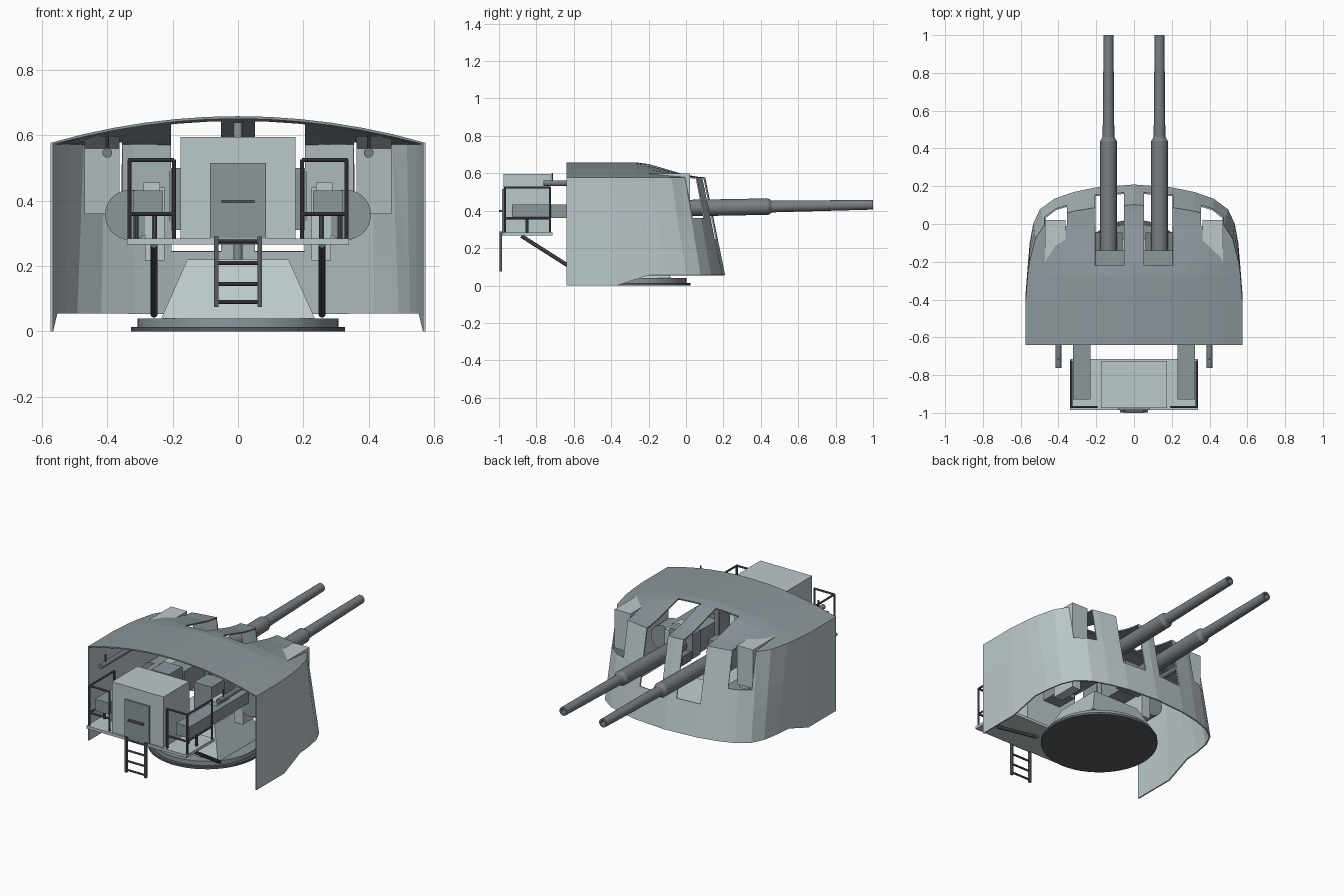
import bpy, bmesh, math
from mathutils import Vector

if "Cube" in bpy.data.objects:
    bpy.data.objects.remove(bpy.data.objects["Cube"])

# Paints
PAINT = {}
for key, c in {"light": (.50, .58, .60), "mid": (.26, .31, .33),
               "gun": (.19, .21, .225), "dark": (.10, .11, .12)}.items():
    PAINT[key] = bpy.data.materials.new(key + "_grey")
    PAINT[key].diffuse_color = (*c, 1)


def make(name, verts, faces, paint="light"):
    """Mesh object with consistent normals."""
    me = bpy.data.meshes.new(name)
    me.from_pydata(verts, [], faces)
    me.materials.append(PAINT[paint])
    bm = bmesh.new()
    bm.from_mesh(me)
    bmesh.ops.recalc_face_normals(bm, faces=bm.faces)
    bm.to_mesh(me)
    bm.free()
    ob = bpy.data.objects.new(name, me)
    bpy.context.collection.objects.link(ob)
    return ob


def frustum(name, lo, hi, z0, z1, paint="light"):
    """Box whose bottom and top rectangles (x0, x1, y0, y1) may differ."""
    v = [(x, y, z) for (a, b, c, d), z in ((lo, z0), (hi, z1))
         for x, y in ((a, c), (b, c), (b, d), (a, d))]
    return make(name, v, [(0, 1, 2, 3), (4, 5, 6, 7)] +
                [(i, (i + 1) % 4, (i + 1) % 4 + 4, i + 4) for i in range(4)], paint)


def box(name, x0, x1, y0, y1, z0, z1, paint="light"):
    return frustum(name, (x0, x1, y0, y1), (x0, x1, y0, y1), z0, z1, paint)


def lathe(name, profile, start, direction, seg=24, paint="gun"):
    """Spin (radius, distance) points around an axis."""
    rot = Vector((0, 0, 1)).rotation_difference(Vector(direction))
    v, f = [], []
    for r, h in profile:
        for i in range(seg):
            a = 2 * math.pi * i / seg
            v.append(Vector(start) + rot @ Vector((r * math.cos(a), r * math.sin(a), h)))
    for j in range(len(profile) - 1):
        for i in range(seg):
            k = (i + 1) % seg
            f.append((j * seg + i, j * seg + k, (j + 1) * seg + k, (j + 1) * seg + i))
    f += [tuple(range(seg)), tuple(range(len(v) - seg, len(v)))]
    ob = make(name, v, f, paint)
    bpy.context.view_layer.objects.active = ob
    ob.select_set(True)
    bpy.ops.object.shade_smooth_by_angle()
    ob.select_set(False)
    return ob


def rod(name, a, b, r, seg=10, paint="dark"):
    d = Vector(b) - Vector(a)
    return lathe(name, [(r, 0), (r, d.length)], a, d, seg, paint)


# Shield: half outlines of the lower and upper edge, from rear to nose
bottom = [(.57, -.64, 0), (.57, -.37, 0), (.557, -.2, .055), (.548, -.1, .055),
          (.53, 0, .055), (.495, .075, .055), (.42, .13, .055), (.32, .165, .055),
          (.2, .19, .055), (0, .205, .055)]
top = [(.57, -.64, 1), (.57, -.4, 1), (.56, -.27, 1), (.55, -.2, .88), (.52, -.08, .45),
       (.475, -.01, .2), (.41, .04, .08), (.32, .065, .03), (.2, .085, 0), (0, .1, 0)]
bm = bmesh.new()
index = {}


def face(points, material):
    vs = []
    for p in points:
        key = tuple(round(c, 4) + 0.0 for c in p)
        if key not in index:
            index[key] = bm.verts.new(key)
        if index[key] not in vs:
            vs.append(index[key])
    if len(vs) > 2:
        bm.faces.new(vs).material_index = material


def roof(j, t):
    w, y, f = top[j]
    return (w * t, y, .575 + .08 * f * (1 - t * t))


N = 12
for j in range(9):
    for s in (1, -1):
        (a, b), (c, d) = bottom[j:j + 2], (roof(j, s), roof(j + 1, s))
        face([(a[0] * s, a[1], a[2]), (b[0] * s, b[1], b[2]), d, c], 0)
    for i in range(N):
        t, u = 2 * i / N - 1, 2 * (i + 1) / N - 1
        face([roof(j, t), roof(j, u), roof(j + 1, u), roof(j + 1, t)], 1)

# Gun ports and sight windows: slice the skin and drop the pieces inside
ports = [(.052, .205, -.22, .245), (.355, .472, -.012, .36)]
for x0, x1, y0, z0 in ports:
    planes = [((x * s, 0, 0), (1, 0, 0)) for x in (x0, x1) for s in (1, -1)]
    for co, no in planes + [((0, y0, 0), (0, 1, 0)), ((0, 0, z0), (0, 0, 1))]:
        bmesh.ops.bisect_plane(bm, geom=bm.verts[:] + bm.edges[:] + bm.faces[:],
                               plane_co=co, plane_no=no)
gone = []
for f in bm.faces:
    c = f.calc_center_median()
    if any(x0 < abs(c.x) < x1 and c.y > y0 and c.z > z0 for x0, x1, y0, z0 in ports):
        gone.append(f)
bmesh.ops.delete(bm, geom=gone, context='FACES')
bmesh.ops.recalc_face_normals(bm, faces=bm.faces)
shield_mesh = bpy.data.meshes.new("shield")
bm.to_mesh(shield_mesh)
bm.free()
shield_mesh.materials.append(PAINT["light"])
shield_mesh.materials.append(PAINT["mid"])
shield = bpy.data.objects.new("shield", shield_mesh)
bpy.context.collection.objects.link(shield)
solid = shield.modifiers.new("thickness", 'SOLIDIFY')
solid.thickness, solid.offset = .008, 0

# Base ring and pedestal
lathe("base_plate", [(.328, 0), (.328, .014)], (0, -.305, 0), (0, 0, 1), 48, "dark")
lathe("base_ring", [(.308, .014), (.308, .04)], (0, -.305, 0), (0, 0, 1), 48, "mid")
frustum("pedestal", (-.235, .235, -.53, -.08), (-.155, .155, -.45, -.16), .04, .22)
lathe("centre_post", [(.003, .175), (.014, .21), (.014, .64)], (0, -.3, 0), (0, 0, 1), 12, "mid")

# Rear platform, control cabin and door
box("platform", -.34, .34, -.985, -.715, .267, .284)
box("cabin", -.176, .176, -.975, -.725, .284, .595)
box("door", -.085, .085, -.984, -.97, .284, .515, "mid")
box("door_handle", -.05, .05, -1, -.98, .393, .403, "dark")

# Ladder
for s in (1, -1):
    box("ladder_rail", s * .066 - .007, s * .066 + .007, -.998, -.984, .075, .29, "dark")
for z in (.09, .145, .21, .275):
    rod("ladder_rung", (-.066, -.991, z), (.066, -.991, z), .006)

for s in (1, -1):
    def sbox(name, x0, x1, *rest):
        a, b = sorted((x0 * s, x1 * s))
        return box(name, a, b, *rest)

    # Gun: slightly raised barrel with a bore, breech and cradle
    X = .135 * s
    lathe("gun_barrel", [(.044, -.16), (.044, .44), (.031, .46), (.026, 1),
                         (.016, 1), (.016, .85)], (X, 0, .414), (0, 1, .018))
    sbox("gun_mount", .054, .21, -.22, -.14, .34, .49, "mid")
    sbox("gun_cradle", .075, .195, -.42, -.22, .335, .47, "mid")
    sbox("gun_breech", .085, .205, -.55, -.42, .31, .5, "mid")
    sbox("recoil_housing", .06, .205, -.14, -.045, .33, .385, "gun")
    sbox("trunnion_bracket", .225, .285, -.36, -.2, .218, .44)
    rod("trunnion_drum", (.33 * s, -.36, .357), (.33 * s, -.24, .357), .077, 28, "mid")

    # Arm linking the carriage to the platform
    sbox("platform_arm", .23, .322, -.93, -.3, .36, .432, "mid")
    sbox("arm_cap", .238, .29, -.62, -.5, .432, .456)
    for x in (.256, .312):
        rod("arm_post", (x * s, -.85, .284), (x * s, -.85, .37), .008)
    rod("platform_strut", (.257 * s, -.88, .265), (.257 * s, -.545, .052), .011)

    # Railings
    corners = [(.196 * s, -.968), (.332 * s, -.968), (.332 * s, -.728)]
    for x, y in corners:
        rod("railing_post", (x, y, .284), (x, y, .527), .006)
    for z in (.36, .525):
        for p, q in zip(corners, corners[1:]):
            rod("railing_bar", (*p, z), (*q, z), .006)

    # Sight hood set back into the window
    yz = [(.022, .36), (.022, .598), (-.21, .598), (-.05, .56), (-.02, .36)]
    v = [(x * s, y, z) for x in (.362, .47) for y, z in yz]
    make("sight_hood", v, [tuple(range(5)), tuple(range(5, 10))] +
         [(i, (i + 1) % 5, (i + 1) % 5 + 5, i + 5) for i in range(5)])
    # Sight tube with hanger
    rod("sight_tube", (.4 * s, -.763, .547), (.4 * s, -.04, .547), .015, 16, "gun")
    rod("sight_hanger", (.4 * s, -.715, .55), (.4 * s, -.715, .603), .005)

for m in bpy.data.materials:
    if m.users and not m.is_grease_pencil:
        m.use_nodes = True
        m.node_tree.nodes["Principled BSDF"].inputs["Base Color"].default_value = m.diffuse_color
